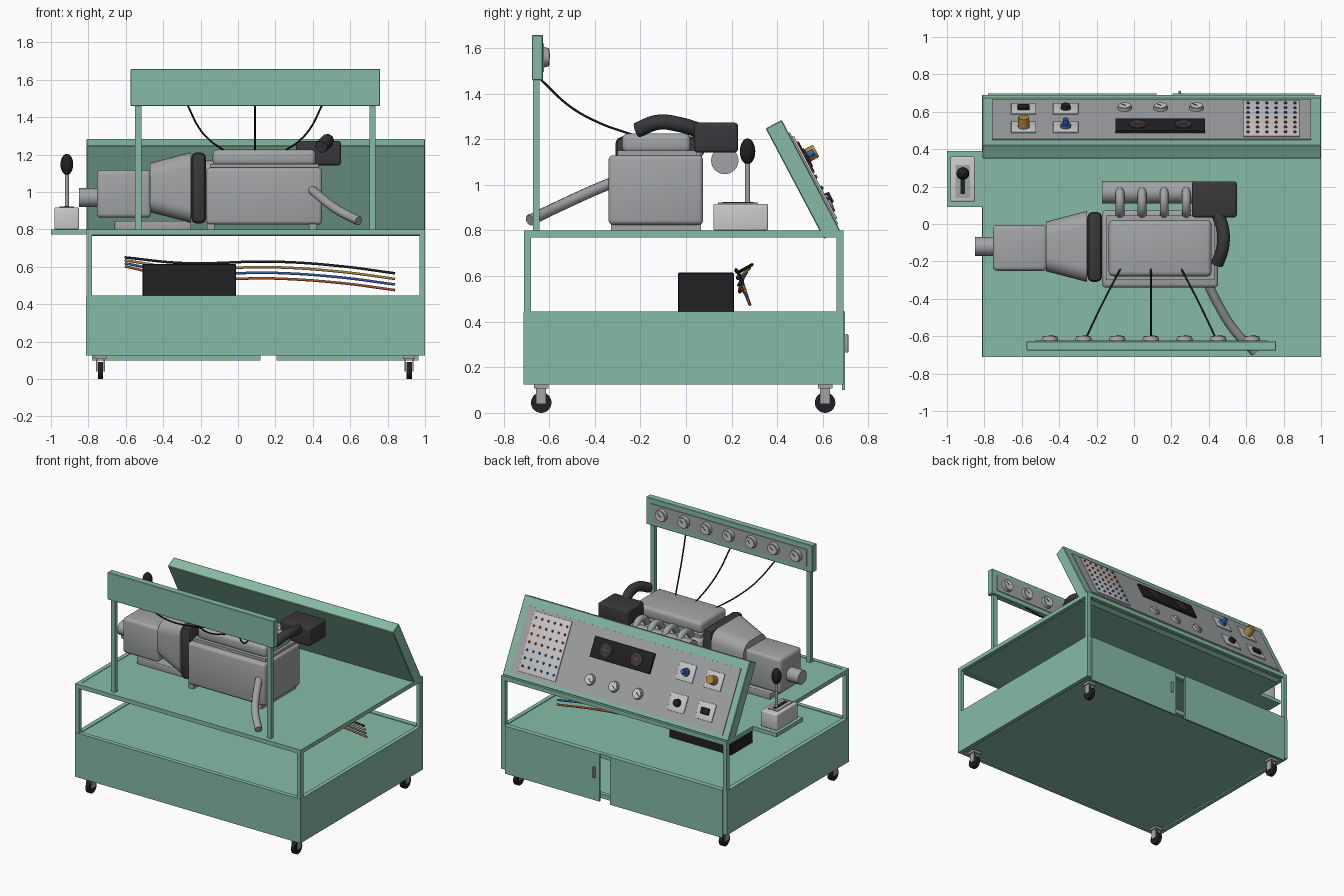
import bpy, bmesh, math
from mathutils import Matrix, Vector

if "Cube" in bpy.data.objects:
    bpy.data.objects.remove(bpy.data.objects["Cube"])

I = Matrix.Identity(4)


def material(name, r, g, b):
    m = bpy.data.materials.new(name)
    m.diffuse_color = (r, g, b, 1)
    m.use_nodes = True
    m.node_tree.nodes["Principled BSDF"].inputs["Base Color"].default_value = m.diffuse_color
    return m


GREEN = material("green_paint", 0.24, 0.5, 0.38)
BLACK = material("black", 0.015, 0.015, 0.017)
DARK = material("dark_grey", 0.04, 0.04, 0.045)
METAL = material("metal", 0.36, 0.37, 0.38)
PALE = material("pale_grey", 0.62, 0.62, 0.6)
RED = material("red", 0.5, 0.05, 0.03)
ORANGE = material("orange_red", 0.42, 0.09, 0.03)
BLUE = material("blue", 0.03, 0.12, 0.4)
GOLD = material("gold", 0.45, 0.25, 0.05)


def finish(name, bm, mat):
    me = bpy.data.meshes.new(name)
    bmesh.ops.recalc_face_normals(bm, faces=bm.faces)
    bm.to_mesh(me)
    bm.free()
    ob = bpy.data.objects.new(name, me)
    bpy.context.collection.objects.link(ob)
    if mat:
        me.materials.append(mat)
    bpy.ops.object.select_all(action='DESELECT')
    ob.select_set(True)
    bpy.context.view_layer.objects.active = ob
    bpy.ops.object.shade_smooth_by_angle(angle=math.radians(35))
    return ob


def boxes(name, items, mat, bevel=0, M=I, taper=1, seg=3):
    """Each item is (x0, x1, y0, y1, z0, z1); taper scales the -x end."""
    bm = bmesh.new()
    for x0, x1, y0, y1, z0, z1 in items:
        c = Vector((x0 + x1, y0 + y1, z0 + z1)) / 2
        S = Matrix.Translation(c) @ Matrix.Diagonal((x1 - x0, y1 - y0, z1 - z0, 1))
        vs = bmesh.ops.create_cube(bm, size=1, matrix=S)['verts']
        for v in vs:
            if v.co.x < c.x:
                v.co.y = c.y + (v.co.y - c.y) * taper
                v.co.z = c.z + (v.co.z - c.z) * taper
    if bevel:
        edges = bm.edges[:]
        if taper != 1:
            edges = [e for e in edges if abs(e.verts[0].co.x - e.verts[1].co.x) > 0.01]
        bmesh.ops.bevel(bm, geom=edges, offset=bevel, segments=seg, profile=0.5, affect='EDGES')
    bm.transform(M)
    return finish(name, bm, mat)


def rods(name, items, mat, n=24, M=I):
    """Each item is (start, end, r1, r2)."""
    bm = bmesh.new()
    for a, b, r1, r2 in items:
        a, b = Vector(a), Vector(b)
        R = (b - a).to_track_quat('Z', 'Y').to_matrix().to_4x4()
        bmesh.ops.create_cone(bm, cap_ends=True, segments=n, radius1=r1, radius2=r2,
                              depth=(b - a).length, matrix=Matrix.Translation((a + b) / 2) @ R)
    bm.transform(M)
    return finish(name, bm, mat)


def tube(name, pts, r, mat):
    cu = bpy.data.curves.new(name, 'CURVE')
    cu.dimensions = '3D'
    cu.bevel_depth, cu.bevel_resolution, cu.use_fill_caps = r, 3, True
    sp = cu.splines.new('BEZIER')
    sp.bezier_points.add(len(pts) - 1)
    for bp, p in zip(sp.bezier_points, pts):
        bp.co = p
        bp.handle_left_type = bp.handle_right_type = 'AUTO'
    ob = bpy.data.objects.new(name, cu)
    bpy.context.collection.objects.link(ob)
    cu.materials.append(mat)
    bpy.ops.object.select_all(action='DESELECT')
    ob.select_set(True)
    bpy.context.view_layer.objects.active = ob
    bpy.ops.object.convert(target='MESH')
    bpy.ops.object.shade_smooth_by_angle(angle=math.radians(45))


def gauge(name, M, u, v, r):
    G = M @ Matrix.Translation((u, v, 0))
    rods(name + "_bezel", [((0, 0, 0), (0, 0, .022), r, r * .88)], METAL, 28, G)
    rods(name + "_face", [((0, 0, .015), (0, 0, .024), r * .74, r * .74)], PALE, 28, G)
    N = G @ Matrix.Rotation(0.9, 4, 'Z')
    boxes(name + "_needle", [(-.002, .002, -r * .15, r * .6, .023, .026)], BLACK, 0, N)


X0, X1, Y0, Y1, T = -.81, 1.0, -.71, .69, .03

# Cart frame: posts, rails, deck
frame = [(x, x + T, y, y + T, .125, .8) for x in (X0, X1 - T) for y in (Y0, Y1 - T)]
for z in (.125, .415, .77):
    frame += [(X0, X1, y, y + T, z, z + T) for y in (Y0, Y1 - T)]
    frame += [(x, x + T, Y0, Y1, z, z + T) for x in (X0, X1 - T)]
boxes("cart_frame", frame, GREEN)
boxes("top_deck", [(X0 + .01, X1 - .01, Y0 + .01, Y1 - .01, .778, .797)], GREEN)
boxes("lower_shelf", [(X0 + .01, X1 - .01, Y0 + .01, Y1 - .01, .425, .44)], GREEN)
boxes("cabinet_floor", [(X0 + .01, X1 - .01, Y0 + .01, Y1 - .01, .135, .15)], GREEN)
boxes("cabinet_panels", [(X0, X1, Y0 - .002, Y0 + .012, .125, .445),
                         (X0 - .002, X0 + .012, Y0, Y1, .125, .445),
                         (X1 - .012, X1, Y0, Y1, .125, .445)], GREEN)
boxes("cabinet_doors", [(-.78, .12, Y1 - .005, Y1 + .008, .1, .445),
                        (.205, .965, Y1 - .005, Y1 + .008, .1, .445)], GREEN)
boxes("door_handle", [(.238, .252, .697, .712, .265, .345)], METAL, .004)

# Casters
for x in (-.735, .915):
    for y in (-.635, .61):
        rods("caster_wheel", [((x - .014, y, .045), (x + .014, y, .045), .045, .045)], BLACK, 28)
        boxes("caster_fork", [(x - .024, x - .017, y - .022, y + .022, .04, .11),
                              (x + .017, x + .024, y - .022, y + .022, .04, .11),
                              (x - .032, x + .032, y - .032, y + .032, .108, .126)], METAL)

# Slanted control console
C = Matrix.Translation((0, .42, 1.285)) @ Matrix.Rotation(math.atan2(-.884, .467), 4, 'X')
boxes("console_body", [(X0, X1, 0, .548, -.08, 0)], GREEN, .004, C, seg=1)
boxes("console_panel", [(-.76, .945, .065, .52, 0, .006)], METAL, 0, C)
SW = [(u, v) for v in (.4, .19) for u in (-.59, -.365)]
boxes("switch_plates", [(u - .067, u + .067, v - .06, v + .06, .005, .014) for u, v in SW], PALE, .003, C)
boxes("rocker_switch", [(-.622, -.558, .378, .422, .012, .028)], BLACK, .004, C)
rods("black_knob", [((-.365, .4, .01), (-.365, .4, .035), .028, .024)], BLACK, 24, C)
rods("gold_knob", [((-.59, .19, .01), (-.59, .19, .07), .032, .029)], GOLD, 24, C)
rods("blue_knob", [((-.365, .19, .01), (-.365, .19, .03), .03, .026),
                   ((-.365, .19, .03), (-.365, .19, .06), .015, .015)], BLUE, 24, C)
for i in range(3):
    gauge("console_gauge", C, -.05 + .192 * i, .415, .04)
boxes("display_screen", [(-.1, .38, .13, .27, .005, .022)], BLACK, .003, C)
for u in (.02, .265):
    rods("display_dial", [((u, .2, .02), (u, .2, .027), .045, .045)], DARK, 24, C)
    boxes("display_needle", [(u - .025, u + .025, .197, .203, .026, .029)], RED, 0, C)
boxes("indicator_plate", [(.585, .885, .085, .495, .005, .014)], PALE, .003, C)
for name, mat, rows in (("red_lamps", RED, range(4)), ("blue_lamps", BLUE, range(4, 7))):
    rods(name, [((.61 + .05 * i, .125 + .055 * j, .012), (.61 + .05 * i, .125 + .055 * j, .022), .009, .007)
                for i in range(6) for j in rows], mat, 10, C)

# Raised gauge board
boxes("board_posts", [(-.55, -.517, -.672, -.642, .79, 1.47), (.702, .735, -.672, -.642, .79, 1.47)], GREEN)
boxes("gauge_board", [(-.575, .76, -.676, -.628, 1.46, 1.657)], GREEN, .003, seg=1)
boxes("gauge_board_plate", [(-.53, .715, -.63, -.622, 1.495, 1.62)], METAL)
B = Matrix(((-1, 0, 0, 0), (0, 0, 1, -.623), (0, 1, 0, 0), (0, 0, 0, 1)))
for i in range(7):
    gauge("board_gauge", B, .45 - .18 * i, 1.56, .045)
for xa, xb in ((-.27, -.07), (.09, .09), (.45, .25)):
    tube("sensor_wire", [(xa + (xb - xa) * t, y, z) for t, y, z in
         ((0, -.64, 1.465), (.3, -.51, 1.345), (.62, -.38, 1.272), (1, -.235, 1.22))], .005, BLACK)

# Engine
boxes("engine_block", [(-.17, .45, -.34, .075, .825, 1.13)], METAL, .02)
boxes("engine_mounts", [(-.165, -.125, -.33, .065, .795, .84), (.38, .42, -.33, .065, .795, .84)], METAL)
boxes("cylinder_head", [(-.15, .43, -.3, .045, 1.12, 1.15)], METAL)
boxes("valve_cover", [(-.135, .415, -.28, .02, 1.14, 1.226)], METAL, .025)
boxes("clutch_flange", [(-.25, -.17, -.31, .065, .83, 1.212)], DARK, .03, seg=2)
boxes("bell_housing", [(-.47, -.25, -.31, .07, .835, 1.212)], METAL, .075, taper=.7, seg=5)
boxes("gearbox", [(-.755, -.465, -.25, -.005, .862, 1.117)], METAL, .022)
rods("output_shaft", [((-.85, -.12, .97), (-.75, -.12, .97), .05, .05)], METAL)
boxes("gearbox_mount", [(-.66, -.25, -.22, -.02, .795, .845)], METAL, .005)

# Intake manifold with four runners
rods("intake_plenum", [((-.17, .17, 1.107), (.32, .17, 1.107), .06, .06)], METAL, 32)
for i in range(4):
    x = -.075 + .118 * i
    tube("intake_runner", [(x, .185, 1.14), (x, .155, 1.18), (x, .09, 1.18), (x, .04, 1.12)], .023, METAL)

# Air filter, hose and exhaust
boxes("air_filter", [(.31, .55, .036, .228, 1.142, 1.273)], DARK, .014)
tube("air_hose", [(.44, .07, 1.235), (.475, -.03, 1.265), (.475, -.12, 1.275), (.445, -.215, 1.24)], .034, DARK)
tube("exhaust_pipe", [(.385, -.3, 1.02), (.45, -.43, .965), (.53, -.56, .905), (.645, -.685, .845)], .025, METAL)

# Gear lever on side bracket
boxes("lever_bracket", [(-1, X0 + .01, .09, .39, .772, .8)], GREEN)
boxes("lever_box", [(-.982, -.85, .12, .36, .8, .917)], PALE, .008)
boxes("lever_gate", [(-.955, -.877, .14, .315, .915, .922)], METAL)
boxes("lever_slot", [(-.927, -.903, .16, .295, .92, .925)], BLACK)
rods("lever_stick", [((-.915, .27, .9), (-.915, .27, 1.12), .011, .011)], METAL, 16)
bm = bmesh.new()
bmesh.ops.create_uvsphere(bm, u_segments=20, v_segments=12, radius=1, matrix=Matrix.Translation(
    (-.915, .27, 1.147)) @ Matrix.Diagonal((.034, .034, .057, 1)))
finish("lever_knob", bm, BLACK)

# Battery and wiring on the shelf
boxes("battery", [(-.51, -.01, -.035, .21, .438, .615)], BLACK, .004, seg=1)
for i, mat in enumerate((BLACK, GOLD, BLUE, ORANGE)):
    d = .03 * i
    tube("loom_wire", [(-.605, .29 - .012 * i, .65 - .016 * i), (-.3, .235, .62 - d * .9), (.2, .22 + .01 * i, .627 - d),
                       (.55, .235 + .01 * i, .603 - d), (.84, .25 + .01 * i, .565 - d)], .007, mat)
